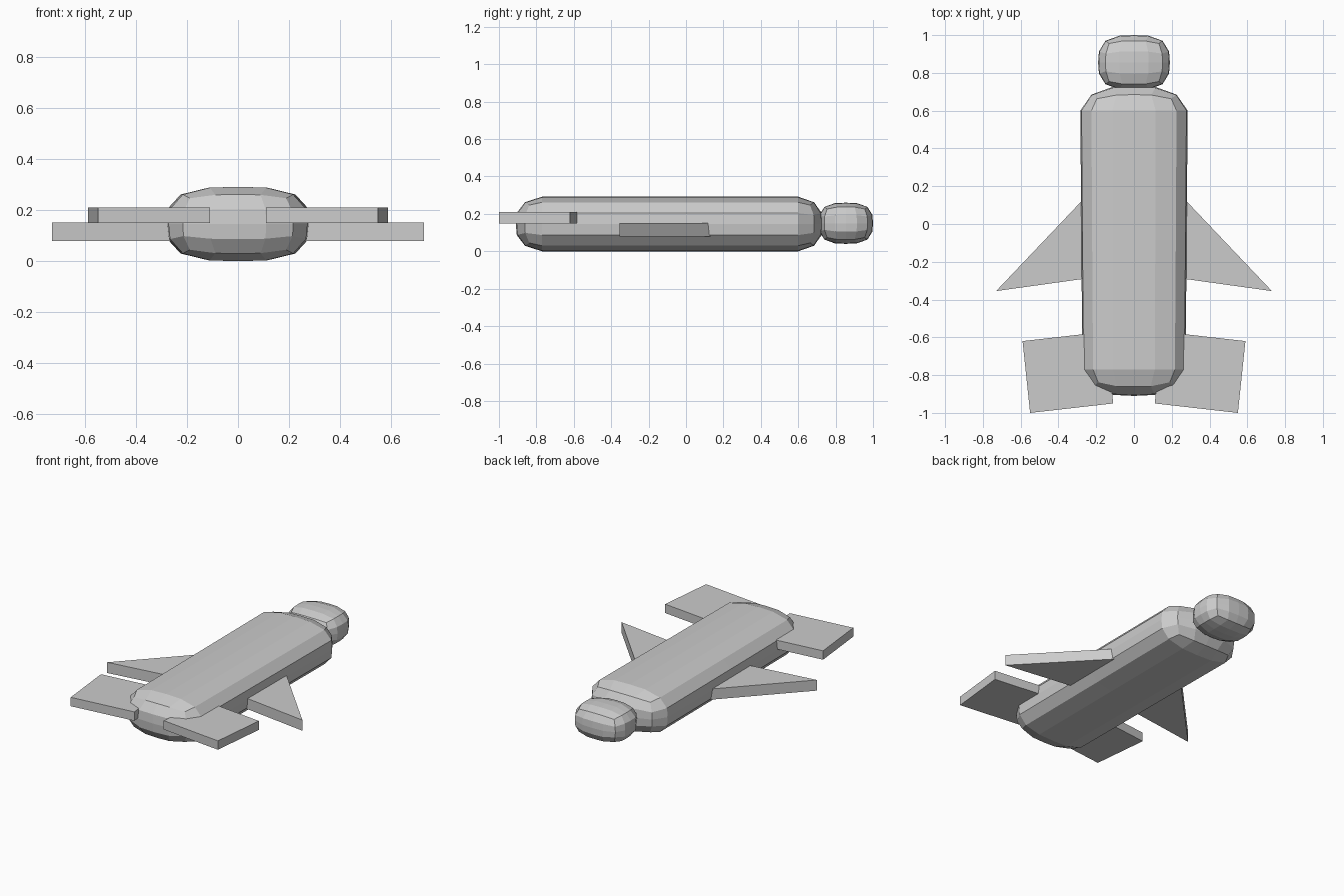
import bpy
import bmesh
import math
from mathutils import Vector

default = bpy.data.objects.get("Cube")
if default:
    bpy.data.objects.remove(default, do_unlink=True)

# Single plain material
grey = bpy.data.materials.new("light grey")
grey.use_nodes = True
colour = (0.6, 0.6, 0.6, 1)
grey.diffuse_color = colour
grey.node_tree.nodes["Principled BSDF"].inputs["Base Color"].default_value = colour


def add_object(name, bm):
    bmesh.ops.recalc_face_normals(bm, faces=bm.faces)
    mesh = bpy.data.meshes.new(name)
    bm.to_mesh(mesh)
    bm.free()
    mesh.materials.append(grey)
    obj = bpy.data.objects.new(name, mesh)
    bpy.context.collection.objects.link(obj)
    return obj


def rounded(grid, power=3):
    """Project a point of the gridded cube on a boxy unit blob."""
    d = Vector([math.tan(c * math.pi / 4) for c in grid])
    return d / sum(abs(c) ** power for c in d) ** (1 / power)


def gridded_cube():
    bm = bmesh.new()
    bmesh.ops.create_cube(bm, size=2)
    bmesh.ops.subdivide_edges(bm, edges=bm.edges[:], cuts=3, use_grid_fill=True)
    return bm


# Body: blob with its middle stretched straight and a slight taper to the front
bm = gridded_cube()
inner = rounded((0, 0.5, 1)).y
for v in bm.verts:
    x, y, z = v.co
    if abs(y) < 0.75:
        p = rounded((x, 0, z))
        cap = 0
    else:
        p = rounded(v.co)
        cap = (abs(p.y) - inner) / (1 - inner)
    if y > 0.25:
        width, py = 0.284, 0.6 + 0.13 * cap
    elif y < -0.25:
        width, py = 0.273, -0.77 - 0.14 * cap
    else:
        width, py = 0.279, -0.085
    v.co = (p.x * width, py, 0.146 + p.z * 0.146)
add_object("body", bm)

# Head: short boxy blob on the back end
bm = gridded_cube()
for v in bm.verts:
    p = rounded(v.co)
    v.co = (p.x * 0.19, 0.855 + p.y * 0.145, 0.15 + p.z * 0.11)
add_object("head", bm)


def add_slabs(name, outline, low, high):
    """Flat slab from an outline, one on each side."""
    for side, sign in (("left", 1), ("right", -1)):
        bm = bmesh.new()
        face = bm.faces.new([bm.verts.new((sign * x, y, low)) for x, y in outline])
        made = bmesh.ops.extrude_face_region(bm, geom=[face])["geom"]
        top = [g for g in made if isinstance(g, bmesh.types.BMVert)]
        bmesh.ops.translate(bm, verts=top, vec=(0, 0, high - low))
        add_object(side + "_" + name, bm)


# Pointed wings and squared fins
add_slabs("wing", [(0.12, 0.287), (0.73, -0.355), (0.12, -0.27)], 0.08, 0.152)
add_slabs("fin", [(0.15, -0.57), (0.59, -0.62), (0.55, -1.0), (0.11, -0.95)], 0.15, 0.21)
